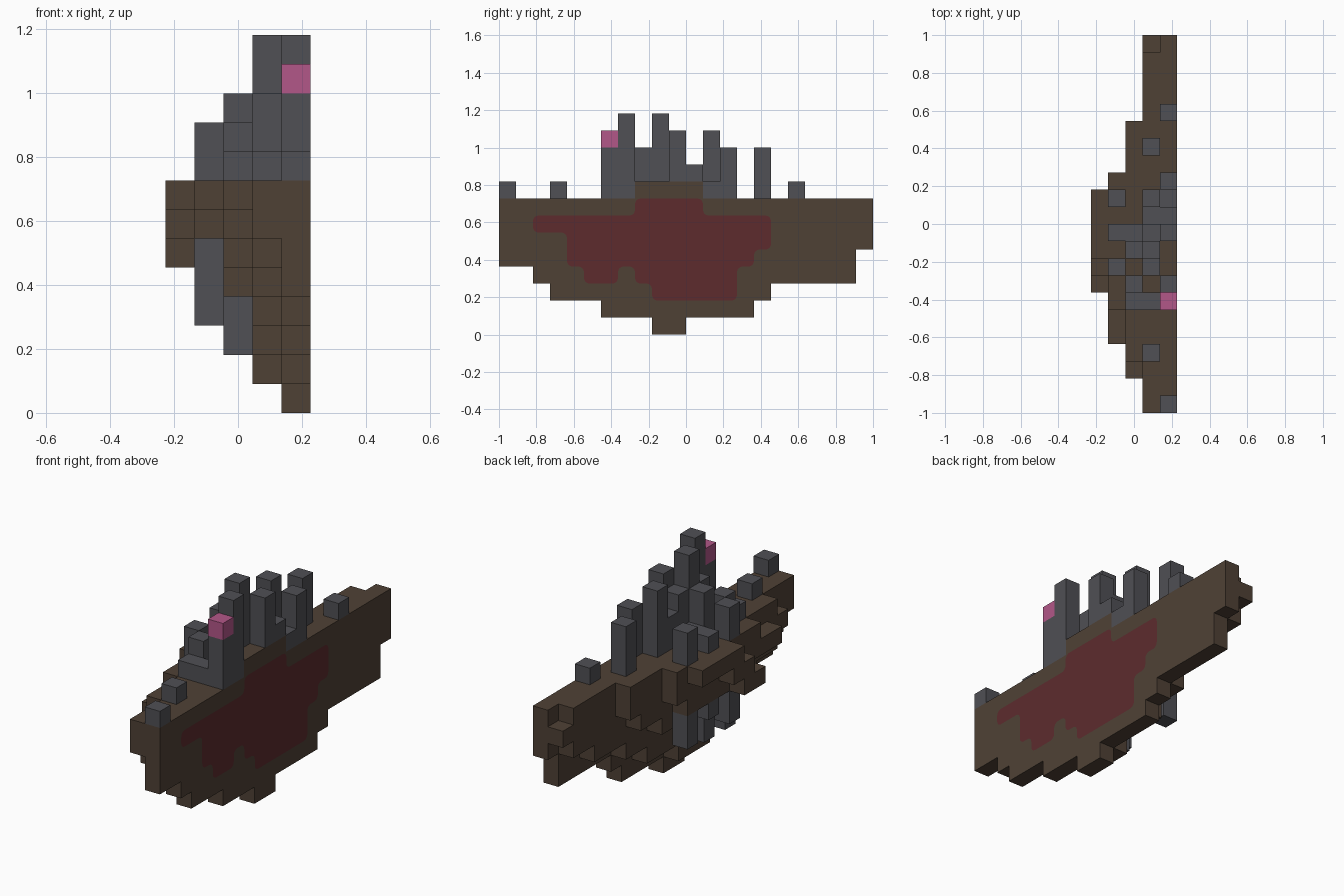
import bpy
import bmesh
from mathutils import Vector

UNIT = 1 / 11                      # edge of one block
ORIGIN = Vector((-2.5, -11, 0))    # block grid corner, in blocks
DECK = 8                           # deck level, in blocks

cube = bpy.data.objects.get("Cube")
if cube:
    bpy.data.objects.remove(cube, do_unlink=True)


def make_material(name, colour):
    mat = bpy.data.materials.new(name)
    mat.use_nodes = True
    rgba = (*colour, 1)
    mat.diffuse_color = rgba
    mat.node_tree.nodes["Principled BSDF"].inputs["Base Color"].default_value = rgba
    return mat


brown = make_material("earth brown", (0.078, 0.053, 0.036))
grey = make_material("slate grey", (0.08, 0.08, 0.09))
pink = make_material("beacon pink", (0.45, 0.095, 0.25))
red = make_material("core red", (0.109, 0.024, 0.027))


def place(point):
    return (Vector(point) + ORIGIN) * UNIT


def finish(name, bm, mat):
    mesh = bpy.data.meshes.new(name)
    bm.to_mesh(mesh)
    bm.free()
    mesh.materials.append(mat)
    obj = bpy.data.objects.new(name, mesh)
    bpy.context.collection.objects.link(obj)
    return obj


def column(col, row, low, high):
    return {(col, row, z) for z in range(low, high)}


def build_blocks(name, cells, solid, mat):
    """Skin a set of blocks, leaving out faces buried inside the solid."""
    bm = bmesh.new()
    for cell in cells:
        centre = Vector(cell) + Vector((0.5, 0.5, 0.5))
        for axis in range(3):
            for sign in (-1, 1):
                step = Vector((0, 0, 0))
                step[axis] = sign
                if tuple(int(v) for v in Vector(cell) + step) in solid:
                    continue
                u = Vector((0, 0, 0))
                u[(axis + 1) % 3] = 0.5
                v = step.cross(u)
                mid = centre + step / 2
                ring = (mid - u - v, mid + u - v, mid + u + v, mid - u + v)
                bm.faces.new([bm.verts.new(place(p)) for p in ring])
    bmesh.ops.remove_doubles(bm, verts=bm.verts, dist=0.001)
    return finish(name, bm, mat)


# Hull: underside level of each lengthwise slice, from its first row
undersides = {
    4: (0, "4432221110011112333335"),
    3: (0, "6544332211122233444556"),
    2: (2, "655444444444556"),
    1: (4, "6666655556"),
    0: (7, "556777"),
}
# Rows whose top lies below the deck
low_tops = {(0, 7): 6, (0, 8): 7, (1, 4): 7, (1, 5): 7, (2, 2): 7, (3, 21): 7}

hull = set()
for col, (first, levels) in undersides.items():
    for row, low in enumerate(levels, first):
        hull |= column(col, row, int(low), low_tops.get((col, row), DECK))

# Raised ridge along the flat side
for row in range(8, 12):
    hull |= column(4, row, DECK, DECK + 1)

# Spires on the deck: (slice, row) grouped by height above the deck
spire_heights = {
    1: [(4, 0), (3, 3), (2, 6), (3, 6), (1, 10), (2, 10), (4, 12), (4, 17)],
    2: [(2, 7), (1, 8), (3, 11), (4, 11), (1, 12)],
    3: [(4, 6), (3, 8), (2, 9), (3, 10), (4, 13), (3, 15)],
    4: [(4, 10), (3, 12)],
    5: [(4, 7), (3, 9)],
}
spires = set()
for height, spots in spire_heights.items():
    for col, row in spots:
        spires |= column(col, row, DECK, DECK + height)
spires -= hull

# Spikes hanging below the hull: slice, row, tip level
spikes = set()
for col, row, tip in [(1, 12, 3), (1, 10, 4), (1, 8, 3), (2, 9, 2), (2, 7, 2)]:
    spikes |= column(col, row, tip, 6)
spikes -= hull

# Beacon on top of the front spire
beacon = {(4, 6, DECK + 3)}

solid = hull | spires | spikes | beacon
build_blocks("hull", hull, solid, brown)
build_blocks("deck_spires", spires, solid, grey)
build_blocks("hanging_spikes", spikes, solid, grey)
build_blocks("beacon", beacon, solid, pink)

# Red core: round-cornered patch on the flat side, as level and row runs
core_runs = [(7, 8, 12), (6, 2, 16), (5, 4, 16), (4, 4, 15),
             (3, 5, 7), (3, 8, 14), (2, 9, 14)]
bm = bmesh.new()
for z, start, end in core_runs:
    for y in range(start, end):
        ring = ((y, z), (y + 1, z), (y + 1, z + 1), (y, z + 1))
        bm.faces.new([bm.verts.new(place((5.02, a, b))) for a, b in ring])
bmesh.ops.remove_doubles(bm, verts=bm.verts, dist=0.001)
bmesh.ops.dissolve_limit(bm, angle_limit=0.01, verts=bm.verts, edges=bm.edges)
bmesh.ops.bevel(bm, geom=bm.verts[:], offset=0.03, segments=4,
                profile=0.5, affect='VERTICES')
finish("red_core", bm, red)
